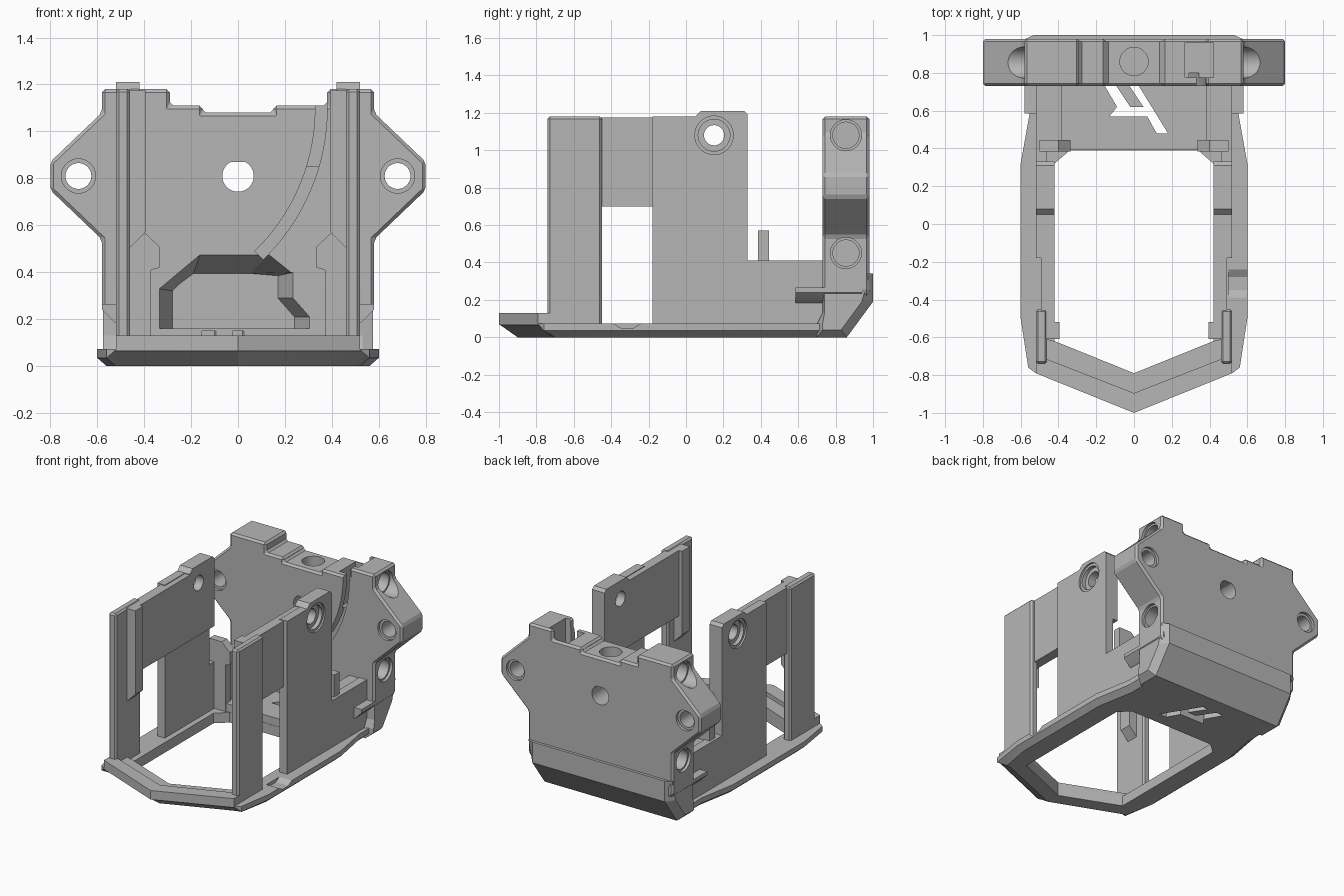
import bpy, bmesh, math

cube = bpy.data.objects.get("Cube")
if cube:
    bpy.data.objects.remove(cube, do_unlink=True)

grey = bpy.data.materials.new("plain grey")
grey.use_nodes = True
COLOUR = (0.47, 0.47, 0.47, 1)
grey.diffuse_color = COLOUR
grey.node_tree.nodes["Principled BSDF"].inputs["Base Color"].default_value = COLOUR


def place(axis, u, v, w):
    """Profile (u, v) pushed to w along the given axis."""
    return {"x": (w, u, v), "y": (u, w, v), "z": (u, v, w)}[axis]


def loft(name, loops):
    """Closed solid through matching loops of 3D points."""
    bm = bmesh.new()
    rings = [[bm.verts.new(p) for p in loop] for loop in loops]
    n = len(rings[0])
    bm.faces.new(rings[0])
    bm.faces.new(rings[-1])
    for a, b in zip(rings, rings[1:]):
        for i in range(n):
            j = (i + 1) % n
            bm.faces.new((a[i], a[j], b[j], b[i]))
    bmesh.ops.recalc_face_normals(bm, faces=bm.faces)
    mesh = bpy.data.meshes.new(name)
    bm.to_mesh(mesh)
    bm.free()
    mesh.materials.append(grey)
    ob = bpy.data.objects.new(name, mesh)
    bpy.context.collection.objects.link(ob)
    return ob


def section(axis, pts, w):
    return [place(axis, u, v, w) for u, v in pts]


def prism(name, axis, pts, a, b):
    return loft(name, [section(axis, pts, w) for w in (a, b)])


def rect(u0, u1, v0, v1):
    return [(u0, v0), (u1, v0), (u1, v1), (u0, v1)]


def disc(u, v, r, n=40):
    return [(u + r * math.cos(math.tau * i / n), v + r * math.sin(math.tau * i / n)) for i in range(n)]


def mirror_pts(half):
    """Complete a +x half outline by reflecting it."""
    return half + [(-u, v) for u, v in reversed(half) if abs(u) > 1e-6]


def apply(ob, kind, **settings):
    mod = ob.modifiers.new(kind, kind)
    for key, value in settings.items():
        setattr(mod, key, value)
    with bpy.context.temp_override(object=ob, active_object=ob, selected_objects=[ob]):
        bpy.ops.object.modifier_apply(modifier=mod.name)


def bevel(ob, width):
    apply(ob, "BEVEL", width=width, segments=1, limit_method="ANGLE", angle_limit=math.radians(25))


def boolean(ob, other, operation="DIFFERENCE"):
    apply(ob, "BOOLEAN", operation=operation, solver="EXACT", object=other)


def carve(targets, tool):
    tool.hide_render = True
    for ob in targets:
        boolean(ob, tool)
    bpy.data.objects.remove(tool, do_unlink=True)


def cut(targets, axis, pts, a, b):
    carve(targets, prism("cutter", axis, pts, a, b))


def fuse(parts):
    body = parts[0]
    for other in parts[1:]:
        boolean(body, other, "UNION")
        bpy.data.objects.remove(other, do_unlink=True)
    return body


# Base ring with a chamfered underside
outer = mirror_pts([(0, -1), (.52, -.79), (.56, -.76), (.6, -.5), (.6, .32), (.55, .6), (.55, .86)])
under = mirror_pts([(0, -.9), (.48, -.71), (.52, -.7), (.56, -.48), (.56, .3), (.51, .58), (.51, .84)])
opening = mirror_pts([(0, -.79), (.42, -.62), (.42, .32), (.34, .39)])
ring = loft("base_ring", [
    section("z", under, 0),
    [(x, y, .07 if y < -.78 else .035) for x, y in outer],
    section("z", outer, .073)])

# Raised V lip at the front, stepping down inside
lip = prism("front_lip", "z", mirror_pts([(0, -1), (.52, -.79), (.52, -.7), (.5, -.7), (0, -.895)]), .065, .13)
step = prism("front_step", "z", mirror_pts([(0, -.91), (.5, -.715), (.5, -.6), (.42, -.62), (0, -.79)]), .06, .1)

# Rear floor and the sloped heel with chamfered ends
floor = prism("rear_floor", "z", rect(-.5, .5, .392, .76), .02, .13)
heel_mid = [(.7, 0), (.86, 0), (1, .19), (1, .34), (.73, .34), (.73, .13), (.7, .07)]
heel_end = [(.73, .04), (.83, .04), (.94, .19), (.98, .34), (.74, .34), (.74, .13), (.73, .07)]
heel = loft("rear_heel", [section("x", p, x) for p, x in (
    (heel_end, -.575), (heel_mid, -.53), (heel_mid, .53), (heel_end, .575))])

# Back plate with wing-shaped sides and a stepped top
plate = prism("back_plate", "y", [
    (-.52, .18), (.52, .18), (.58, .24), (.58, .54), (.8, .75), (.8, .87), (.58, 1.08), (.58, 1.18),
    (.38, 1.18), (.38, 1.11), (.15, 1.11), (.15, 1.08), (-.15, 1.08), (-.15, 1.11),
    (-.29, 1.11), (-.29, 1.18), (-.58, 1.18), (-.58, 1.08), (-.8, .87), (-.8, .75),
    (-.58, .54), (-.58, .24)], .73, .98)
bevel(plate, .014)

# Tapered recess low in the plate's front
mouth = [(-.34, .16), (.31, .16), (.31, .21), (.24, .29), (.24, .4), (.14, .48),
         (-.16, .48), (-.28, .38), (-.34, .33)]
back = [(-.28, .16), (.24, .16), (.24, .21), (.17, .29), (.17, .385), (.05, .395),
        (-.19, .395), (-.25, .35), (-.28, .32)]
carve([heel, plate], loft("cutter", [section("y", mouth, .72), section("y", back, .85)]))

# Curved cable groove, and the well it leads into
angles = [-.8 + .85 * i / 24 for i in range(25)]
arc = [(-.52 + r * math.cos(t), 1.1 + r * math.sin(t))
       for r, seq in ((.85, angles), (.9, angles[::-1])) for t in seq]
cut([plate], "y", arc, .6, .8)
cut([plate], "z", rect(.27, .42, .775, .96), .85, 1.3)

# Plate holes: through, flat-topped centre, vertical and sideways
for x in (-.68, .68):
    cut([plate], "y", disc(x, .81, .055), .6, 1.1)
    for face in ((.6, .75), (.96, 1.1)):
        cut([plate], "y", disc(x, .81, .073), *face)
cut([plate], "y", [(x, min(z, .88)) for x, z in disc(0, .81, .067) if z < .872], .6, 1.1)
cut([plate], "z", disc(0, .86, .075), .95, 1.3)
for s in (-1, 1):
    for z in (1.08, .45):
        cut([plate], "x", disc(.855, z, .083), *sorted((s * .56, s)))
        cut([plate], "x", disc(.855, z, .07), *sorted((s * .46, s)))

# Openings in the ring, diagonal vents in the rear floor, a dip in one side
cut([ring], "z", opening, -.1, .3)
cut([ring, floor, heel], "z", [(-.16, .74), (-.1, .74), (-.02, .62), (.05, .62), (-.03, .74), (.02, .74),
                               (.18, .48), (.12, .48), (.07, .57), (-.13, .57), (-.09, .62)], -.1, .15)
cut([ring], "x", [(-.4, .08), (-.35, .05), (-.28, .05), (-.23, .08)], .5, .7)


def side_wall(s, label):
    """One side: posts, inner panel, rear gusset, tab and ledge."""
    def slab(part, x0, x1, pts):
        return prism(label + part, "x", pts, *sorted((s * x0, s * x1)))

    def across(part, pts, y0, y1):
        return prism(label + part, "y", [(s * u, v) for u, v in pts], y0, y1)

    post = slab("_side_wall", .46, .52, rect(-.74, -.45, .06, 1.18))
    bevel(post, .012)
    rib = across("_post_rib", [(.475, .49), (.395, .57), (.395, 1.175), (.475, 1.175)], -.61, -.52)
    panel = slab("_panel", .42, .492, [(-.53, .7), (-.17, .7), (-.17, 1.175), (-.53, 1.175)])
    inner = slab("_inner_panel", .42, .47, rect(-.19, .33, .7, 1.175))
    rear = slab("_rear_post", .46, .52, [
        (-.18, .06), (.74, .06), (.74, .41), (.33, .41), (.33, 1.18), (-.18, 1.18)])
    crest = slab("_crest", .42, .52, [
        (.05, 1.1), (.33, 1.1), (.33, 1.19), (.31, 1.21), (.08, 1.21), (.05, 1.18)])
    gusset = slab("_gusset", .38, .48, rect(.44, .74, .06, .405))
    tab = across("_tab", [(.37, .06), (.37, .41), (.335, .42), (.335, .51), (.4, .57),
                          (.5, .57), (.5, .06)], .385, .445)
    ledge = across("_ledge", [(.5, .17), (.53, .19), (.58, .24), (.58, .265), (.5, .265)], .585, .94)
    wall = fuse([post, rib, panel, inner, rear, crest, gusset, tab, ledge])

    # Screw hole with a stepped counterbore outside
    for r, depth in ((.054, .3), (.085, .48), (.103, .508)):
        cut([wall], "x", disc(.15, 1.08, r), *sorted((s * depth, s * .7)))
    return wall


parts = [ring, lip, step, floor, heel, plate, side_wall(1, "left"), side_wall(-1, "right")]

# Keep flat faces crisp while round holes shade smoothly
for ob in parts:
    bpy.ops.object.select_all(action="DESELECT")
    ob.select_set(True)
    bpy.context.view_layer.objects.active = ob
    bpy.ops.object.shade_smooth_by_angle(angle=math.radians(18))
